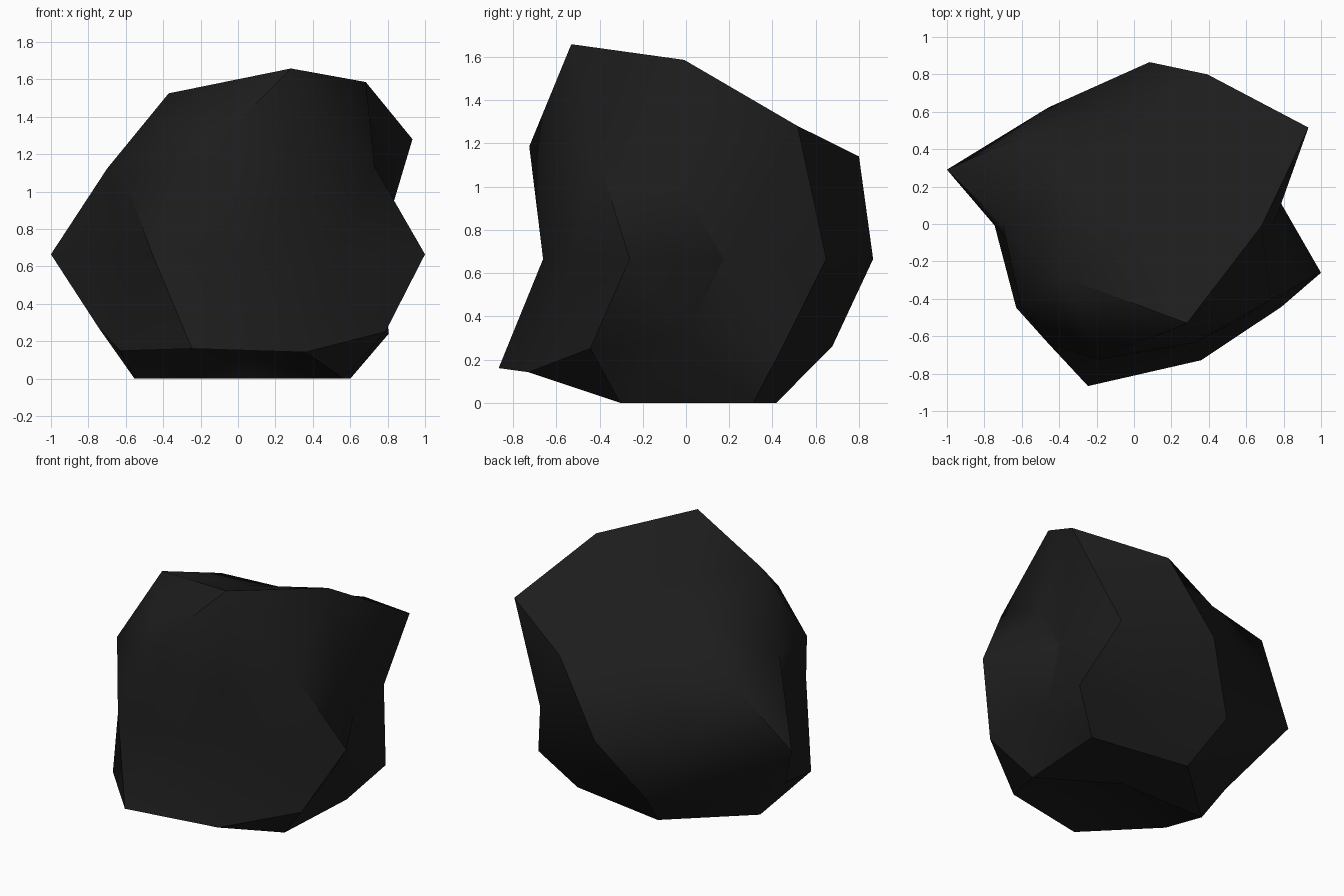
import bpy, bmesh, math

cube = bpy.data.objects.get("Cube")
if cube:
    bpy.data.objects.remove(cube, do_unlink=True)

# Dark stone material
stone = bpy.data.materials.new("dark_stone")
stone.use_nodes = True
colour = (0.012, 0.012, 0.012, 1)
stone.diffuse_color = colour
stone.node_tree.nodes["Principled BSDF"].inputs["Base Color"].default_value = colour

# Radius of each ball point: ring height -> (first azimuth, step, radii going round)
rings = {
    -1.0: (0, 360, [0.8]),
    -0.85: (36, 72, [1.216, 1.005, 1.21, 0.5, 1.13]),
    -0.53: (0, 72, [0.72, 0.78, 0.86, 1.036, 1.05]),
    -0.45: (36, 72, [1.0, 0.95, 0.926, 1.19, 0.975]),
    0.0: (18, 36, [0.7, 0.957, 1.03, 0.92, 1.139, 0.70, 0.92, 0.77, 0.76, 0.964]),
    0.45: (0, 72, [0.74, 1.12, 1.02, 0.955, 0.87]),
    0.53: (36, 72, [1.235, 0.86, 0.92, 1.045, 0.94]),
    0.85: (0, 72, [1.142, 0.80, 0.845, 1.067, 1.232]),
    1.0: (0, 360, [0.82]),
}


def radius_at(co):
    height = min(rings, key=lambda h: abs(h - co.z))
    start, step, radii = rings[height]
    azimuth = math.degrees(math.atan2(co.y, co.x))
    return radii[round((azimuth - start) / step) % len(radii)]


# Rock: a coarse ball pushed in and out, squashed, and flattened on the ground
bm = bmesh.new()
bmesh.ops.create_icosphere(bm, subdivisions=2, radius=1)
for v in bm.verts:
    p = v.co.normalized()
    p *= radius_at(p)
    v.co = (0.083 + p.x, p.y * 0.848 - 0.008, max(0, 0.665 + p.z * 0.948))
bmesh.ops.recalc_face_normals(bm, faces=bm.faces)
mesh = bpy.data.meshes.new("rock")
bm.to_mesh(mesh)
bm.free()
mesh.materials.append(stone)

rock = bpy.data.objects.new("rock", mesh)
bpy.context.collection.objects.link(rock)
bpy.context.view_layer.objects.active = rock
rock.select_set(True)
bpy.ops.object.shade_smooth_by_angle(angle=math.radians(42))
